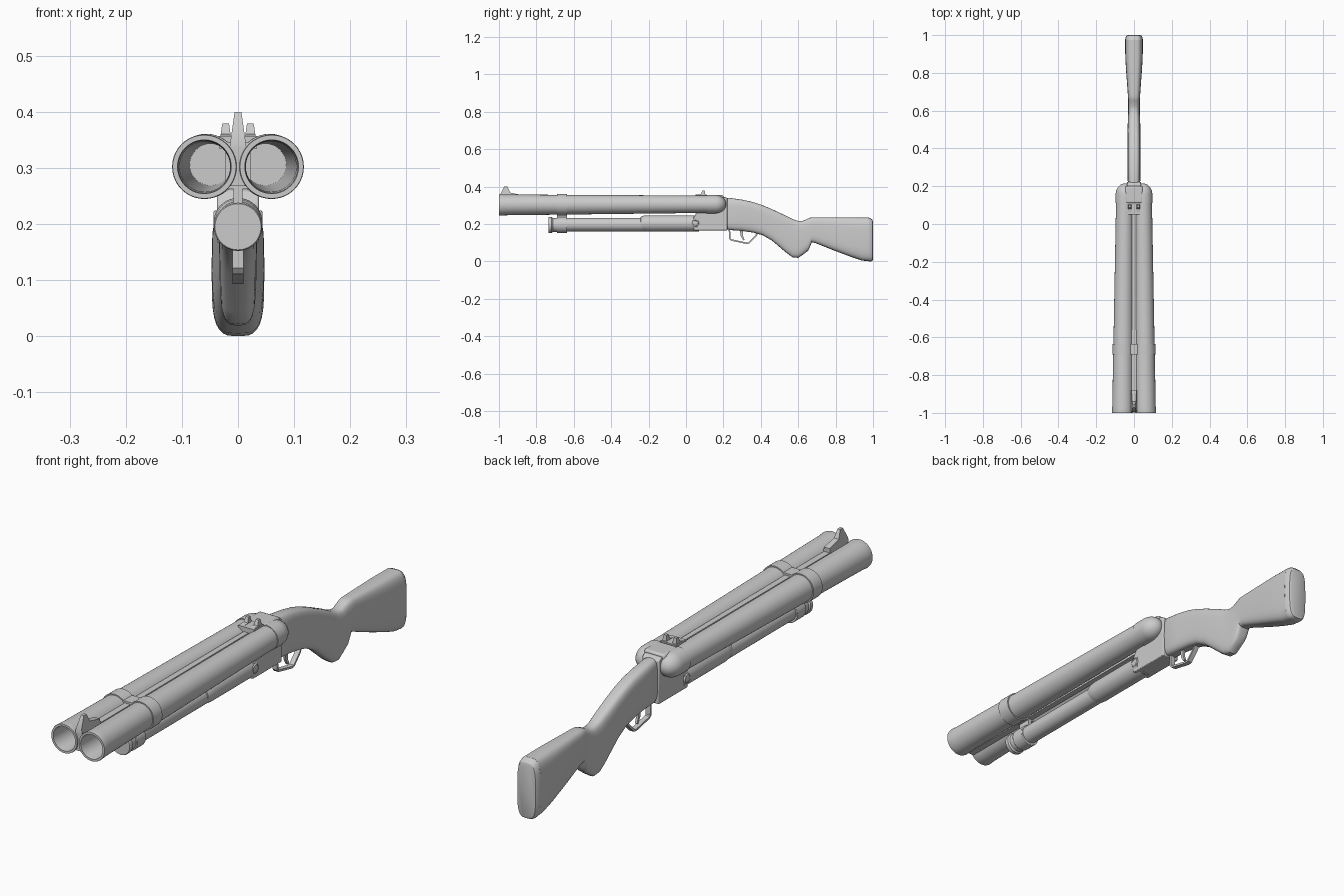
import bpy, bmesh
from math import cos, sin, pi
from mathutils import Vector

if "Cube" in bpy.data.objects:
    bpy.data.objects.remove(bpy.data.objects["Cube"])


def loft(name, rings, bevel=0.0, closed=False):
    """Skin a list of equal-length point rings; cap the ends unless closed."""
    bm = bmesh.new()
    rows = [[bm.verts.new(p) for p in ring] for ring in rings]
    n = len(rows[0])
    pairs = list(zip(rows, rows[1:]))
    if closed:
        pairs.append((rows[-1], rows[0]))
    for a, b in pairs:
        for i in range(n):
            j = (i + 1) % n
            bm.faces.new((a[i], a[j], b[j], b[i]))
    if not closed:
        bm.faces.new(rows[0])
        bm.faces.new(rows[-1])
    bmesh.ops.recalc_face_normals(bm, faces=bm.faces)
    mesh = bpy.data.meshes.new(name)
    bm.to_mesh(mesh)
    bm.free()
    ob = bpy.data.objects.new(name, mesh)
    bpy.context.collection.objects.link(ob)
    if bevel:
        mod = ob.modifiers.new("bevel", 'BEVEL')
        mod.width, mod.segments, mod.limit_method = bevel, 2, 'ANGLE'
    return ob


def circle(x, y, z, r, n=40):
    return [(x + r * cos(2 * pi * i / n), y, z + r * sin(2 * pi * i / n)) for i in range(n)]


def tube(name, profile, centre, **kw):
    """Lathe (y, radius) pairs along y about a possibly slanting centre line."""
    return loft(name, [circle(*centre(y), r) for y, r in profile], **kw)


def prism(name, profile, half, x=0.0, top_half=None, bevel=0.0):
    """Extrude a (y, z) outline across x, optionally tapering towards its top."""
    zs = [z for _, z in profile]
    lo, hi = min(zs), max(zs)
    top = half if top_half is None else top_half

    def side(s):
        return [(x + s * (half + (top - half) * (z - lo) / (hi - lo)), y, z) for y, z in profile]
    return loft(name, [side(-1), side(1)], bevel)


def box(name, hx, y0, y1, z0, z1, bevel=0.0):
    return prism(name, [(y0, z0), (y1, z0), (y1, z1), (y0, z1)], hx, bevel=bevel)


def section(y, top, bottom, half, n=32, power=0.55):
    """Rounded-rectangle cross-section of the stock."""
    pts = []
    for i in range(n):
        c, s = cos(2 * pi * i / n), sin(2 * pi * i / n)
        px = half * abs(c) ** power * (1 if c > 0 else -1)
        pz = abs(s) ** power * (1 if s > 0 else -1)
        pts.append((px, y, (top + bottom) / 2 + pz * (top - bottom) / 2))
    return pts


# Twin barrels: hollow, tapering and converging to the rear, with bands and breech domes
for side, label in ((-1, "left"), (1, "right")):
    def axis(y, s=side):
        t = (y + 1) / 1.2
        return (s * (0.060 - 0.012 * t), y, 0.302 + 0.004 * t)
    tube(label + "_barrel",
         [(0.14, 0.046), (-0.97, 0.0555), (-0.995, 0.0575), (-1.0, 0.0565), (-1.0, 0.048),
          (-0.99, 0.0465), (-0.9, 0.045), (0.1, 0.037)], axis)
    tube(label + "_barrel_band",
         [(-0.69, 0.052), (-0.69, 0.0575), (-0.635, 0.0575), (-0.635, 0.052)], axis, closed=True)
    dome = [(0.155 + 0.06 * sin(a * pi / 16), 0.049 * cos(a * pi / 16)) for a in range(8)]
    tube(label + "_breech_dome", [(0.11, 0.049)] + dome + [(0.215, 0.002)], axis)
    # Rear sight posts
    prism(label + "_rear_sight",
          [(0.06, 0.345), (0.105, 0.345), (0.1, 0.379), (0.088, 0.379), (0.08, 0.36), (0.06, 0.357)],
          0.011, x=side * 0.022, top_half=0.006)
    # Hinge pin with a raised rim
    pin = [(0.03, 0.019), (0.041, 0.019), (0.044, 0.017), (0.044, 0.013), (0.041, 0.012)]
    loft(label + "_hinge_pin",
         [[(side * px, 0.05 + r * cos(i * pi / 12), 0.205 + r * sin(i * pi / 12)) for i in range(24)]
          for px, r in pin])

# Web joining the barrels, narrowing to the rear
loft("barrel_web", [[(-h, y, 0.268), (h, y, 0.268), (h, y, 0.338), (-h, y, 0.338)]
                    for y, h in ((-0.995, 0.013), (0.2, 0.010))])
box("band_bridge", 0.022, -0.69, -0.635, 0.262, 0.346)
box("band_link", 0.008, -0.69, -0.635, 0.22, 0.28)
box("breech_top", 0.046, 0.11, 0.2, 0.3, 0.355, bevel=0.008)
box("rear_sight_base", 0.034, 0.05, 0.11, 0.335, 0.357)

# Front sight blade on its base
prism("front_sight", [(-0.995, 0.355), (-0.972, 0.4), (-0.955, 0.4), (-0.94, 0.368),
                      (-0.88, 0.355), (-0.88, 0.33), (-0.995, 0.33)], 0.016, top_half=0.006)

# Lower tube with cap and band
tube("lower_tube", [(-0.72, 0.036), (0.07, 0.036)], lambda y: (0, y, 0.197))
tube("tube_cap", [(-0.735, 0.041), (-0.732, 0.043), (-0.718, 0.043), (-0.712, 0.038), (-0.69, 0.038)],
     lambda y: (0, y, 0.195))
tube("tube_band", [(-0.69, 0.043), (-0.635, 0.043)], lambda y: (0, y, 0.195), bevel=0.002)

# Fore grip with rounded front
tube("fore_grip", [(-0.242, 0.034), (-0.24, 0.037), (-0.228, 0.041), (-0.205, 0.0435), (0.065, 0.0435)],
     lambda y: (0, y, 0.203))

# Receiver
prism("receiver", [(0.04, 0.166), (0.222, 0.166), (0.222, 0.335), (0.21, 0.345), (0.12, 0.345),
                   (0.1, 0.27), (0.055, 0.26), (0.04, 0.235)], 0.037, bevel=0.003)

# Stock: y, top, bottom, half width
stations = [(0.22, 0.340, 0.172, 0.031), (0.23, 0.340, 0.168, 0.034), (0.30, 0.330, 0.163, 0.034),
            (0.36, 0.317, 0.154, 0.034), (0.41, 0.300, 0.140, 0.034), (0.46, 0.279, 0.111, 0.034),
            (0.54, 0.242, 0.043, 0.033), (0.57, 0.226, 0.022, 0.032), (0.60, 0.216, 0.019, 0.031),
            (0.625, 0.217, 0.036, 0.031), (0.652, 0.229, 0.056, 0.031), (0.662, 0.233, 0.075, 0.031),
            (0.672, 0.235, 0.102, 0.032), (0.69, 0.236, 0.099, 0.033), (0.80, 0.236, 0.055, 0.041),
            (0.88, 0.236, 0.025, 0.046), (0.94, 0.235, 0.005, 0.047), (0.975, 0.235, 0.001, 0.047)]
loft("stock", [section(*s) for s in stations])
loft("butt_plate", [section(*s) for s in ((0.974, 0.235, 0.001, 0.047), (0.988, 0.230, 0.000, 0.045),
                                          (0.997, 0.222, 0.003, 0.040), (1.0, 0.212, 0.01, 0.034))])

# Trigger guard: flat strip swept along a path
path = [Vector(p) for p in ((0.232, 0.175), (0.234, 0.122), (0.240, 0.115), (0.325, 0.097),
                            (0.337, 0.099), (0.375, 0.138), (0.385, 0.16))]
strip = []
for i, p in enumerate(path):
    d = (path[min(i + 1, len(path) - 1)] - path[max(i - 1, 0)]).normalized()
    a, b = p + Vector((-d.y, d.x)) * 0.004, p - Vector((-d.y, d.x)) * 0.004
    strip.append([(-0.010, *a), (0.010, *a), (0.010, *b), (-0.010, *b)])
loft("trigger_guard", strip)
prism("trigger", [(0.287, 0.17), (0.307, 0.17), (0.304, 0.14), (0.313, 0.116),
                  (0.306, 0.113), (0.293, 0.135)], 0.005)

# Smooth shading with sharp edges kept
for ob in bpy.data.objects:
    ob.select_set(True)
    bpy.context.view_layer.objects.active = ob
bpy.ops.object.shade_smooth_by_angle()
